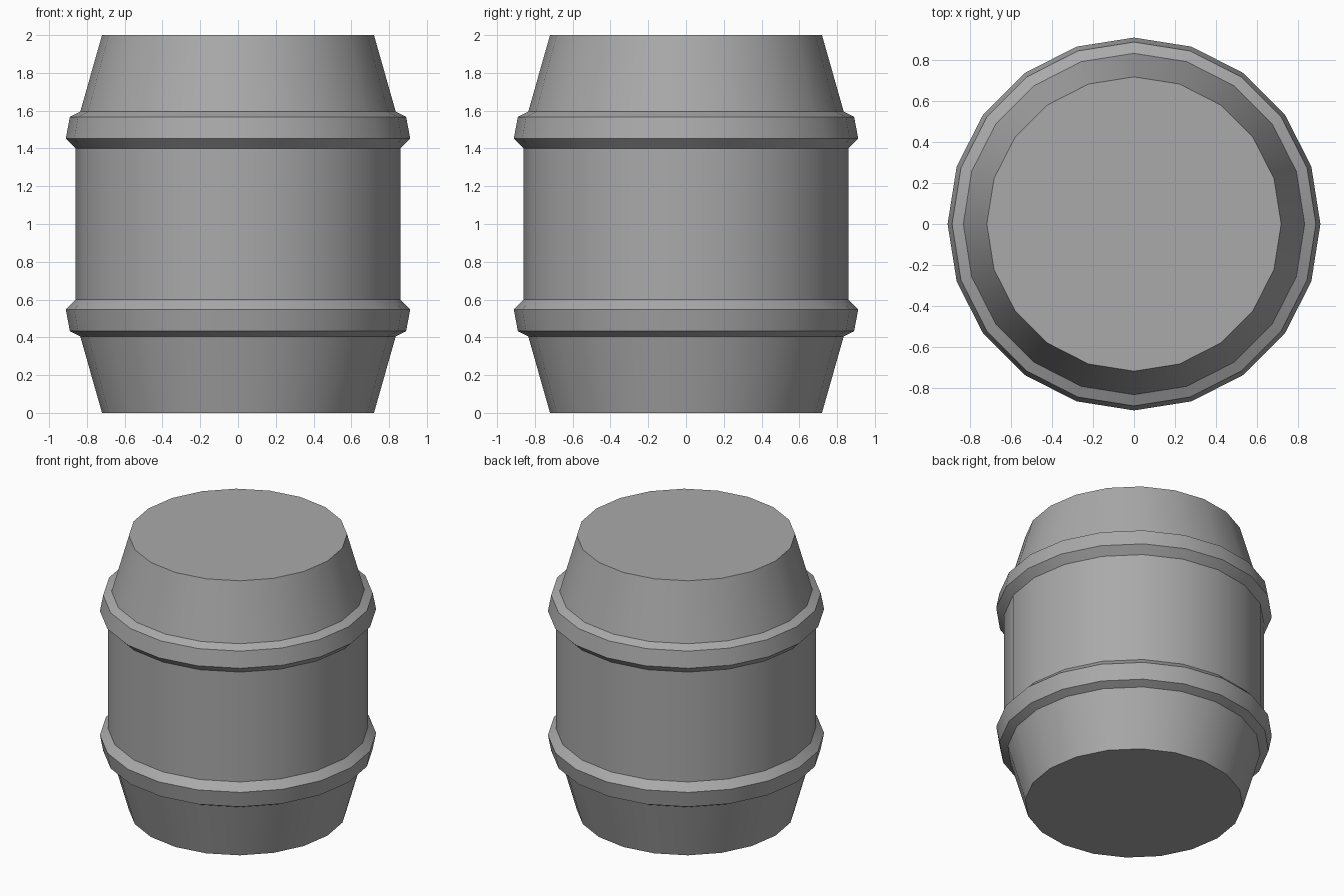
import bpy
import bmesh
from math import cos, sin, tau, radians

cube = bpy.data.objects.get("Cube")
if cube:
    bpy.data.objects.remove(cube, do_unlink=True)

SIDES = 20
HEIGHT = 2.0

# Single grey material
grey = bpy.data.materials.new("grey")
grey.use_nodes = True
colour = (0.4, 0.4, 0.4, 1.0)
grey.diffuse_color = colour
grey.node_tree.nodes["Principled BSDF"].inputs["Base Color"].default_value = colour


def lathe(name, profile, material):
    """Revolve (radius, z) points around z and cap both ends."""
    bm = bmesh.new()
    rings = [[bm.verts.new((r * cos(tau * i / SIDES), r * sin(tau * i / SIDES), z))
              for i in range(SIDES)] for r, z in profile]
    for low, high in zip(rings, rings[1:]):
        for i in range(SIDES):
            j = (i + 1) % SIDES
            bm.faces.new((low[i], low[j], high[j], high[i]))
    bm.faces.new(rings[0][::-1])
    bm.faces.new(rings[-1])
    mesh = bpy.data.meshes.new(name)
    bm.to_mesh(mesh)
    bm.free()
    mesh.materials.append(material)
    obj = bpy.data.objects.new(name, mesh)
    bpy.context.collection.objects.link(obj)
    return obj


# Lower half: tapered end, bevelled hoop, straight waist; mirrored for the top
lower = [(0.72, 0.0), (0.835, 0.405), (0.89, 0.433), (0.912, 0.548), (0.86, 0.6)]
upper = [(r, HEIGHT - z) for r, z in reversed(lower)]
barrel = lathe("barrel", lower + upper, grey)

# Smooth around the barrel, crisp edges between the bands
bpy.ops.object.select_all(action="DESELECT")
barrel.select_set(True)
bpy.context.view_layer.objects.active = barrel
bpy.ops.object.shade_smooth_by_angle(angle=radians(30))
